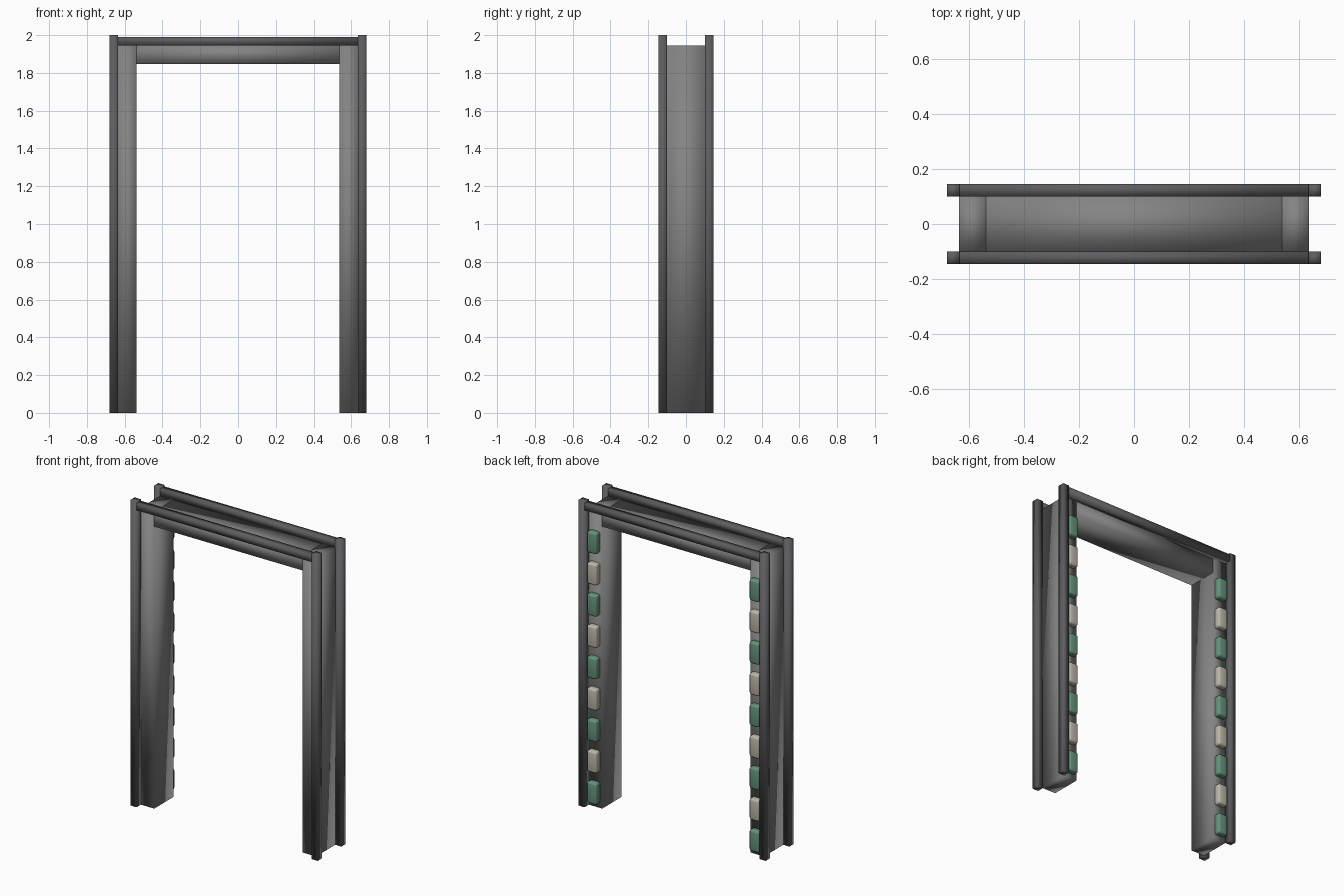
import bpy

if "Cube" in bpy.data.objects:
    bpy.data.objects.remove(bpy.data.objects["Cube"])


def material(name, rgb):
    m = bpy.data.materials.new(name)
    m.diffuse_color = (*rgb, 1)
    m.use_nodes = True
    m.node_tree.nodes["Principled BSDF"].inputs["Base Color"].default_value = m.diffuse_color
    return m


PANEL = material("panel_grey", (0.23, 0.23, 0.23))
RAIL = material("rail_dark_grey", (0.11, 0.11, 0.12))
GREEN = material("lamp_green", (0.13, 0.29, 0.2))
CREAM = material("lamp_cream", (0.5, 0.47, 0.4))


def box(name, lo, hi, mat, bevel=0):
    """Smooth-shaded box between two corners, optionally rounded."""
    bpy.ops.mesh.primitive_cube_add(size=1, location=[(a + b) / 2 for a, b in zip(lo, hi)])
    ob = bpy.context.object
    ob.name = name
    ob.scale = [b - a for a, b in zip(lo, hi)]
    bpy.ops.object.transform_apply(location=False, rotation=False, scale=True)
    ob.data.materials.append(mat)
    bpy.ops.object.shade_smooth()
    if bevel:
        mod = ob.modifiers.new("round", 'BEVEL')
        mod.width = bevel
        mod.segments = 3
    return ob


def side_box(name, s, x0, x1, y0, y1, z0, z1, mat, bevel=0):
    """Box on the right (s=1) or left (s=-1) side."""
    xs = sorted((s * x0, s * x1))
    return box(name, (xs[0], y0, z0), (xs[1], y1, z1), mat, bevel)


# Lintel panel between the side panels
box("lintel_panel", (-0.537, -0.1, 1.847), (0.537, 0.1, 1.945), PANEL)

# Horizontal top rails, front and back
for label, y0, y1 in (("front", -0.145, -0.1), ("back", 0.1, 0.145)):
    box(f"{label}_top_rail", (-0.635, y0, 1.945), (0.635, y1, 1.99), RAIL)

for side, s in (("left", -1), ("right", 1)):
    # Side panel
    side_box(f"{side}_panel", s, 0.537, 0.635, -0.1, 0.1, 0, 1.945, PANEL)
    # Corner rails
    for label, y0, y1 in (("front", -0.145, -0.1), ("back", 0.1, 0.145)):
        side_box(f"{side}_{label}_rail", s, 0.634, 0.679, y0, y1, 0, 2, RAIL)
    # Column of alternating indicator lamps on the back face
    for i in range(9):
        z = 0.1 + 0.205 * i
        side_box(f"{side}_lamp_{i + 1}", s, 0.553, 0.623, 0.09, 0.14, z - 0.07, z + 0.07,
                 CREAM if i % 2 else GREEN, 0.014)
